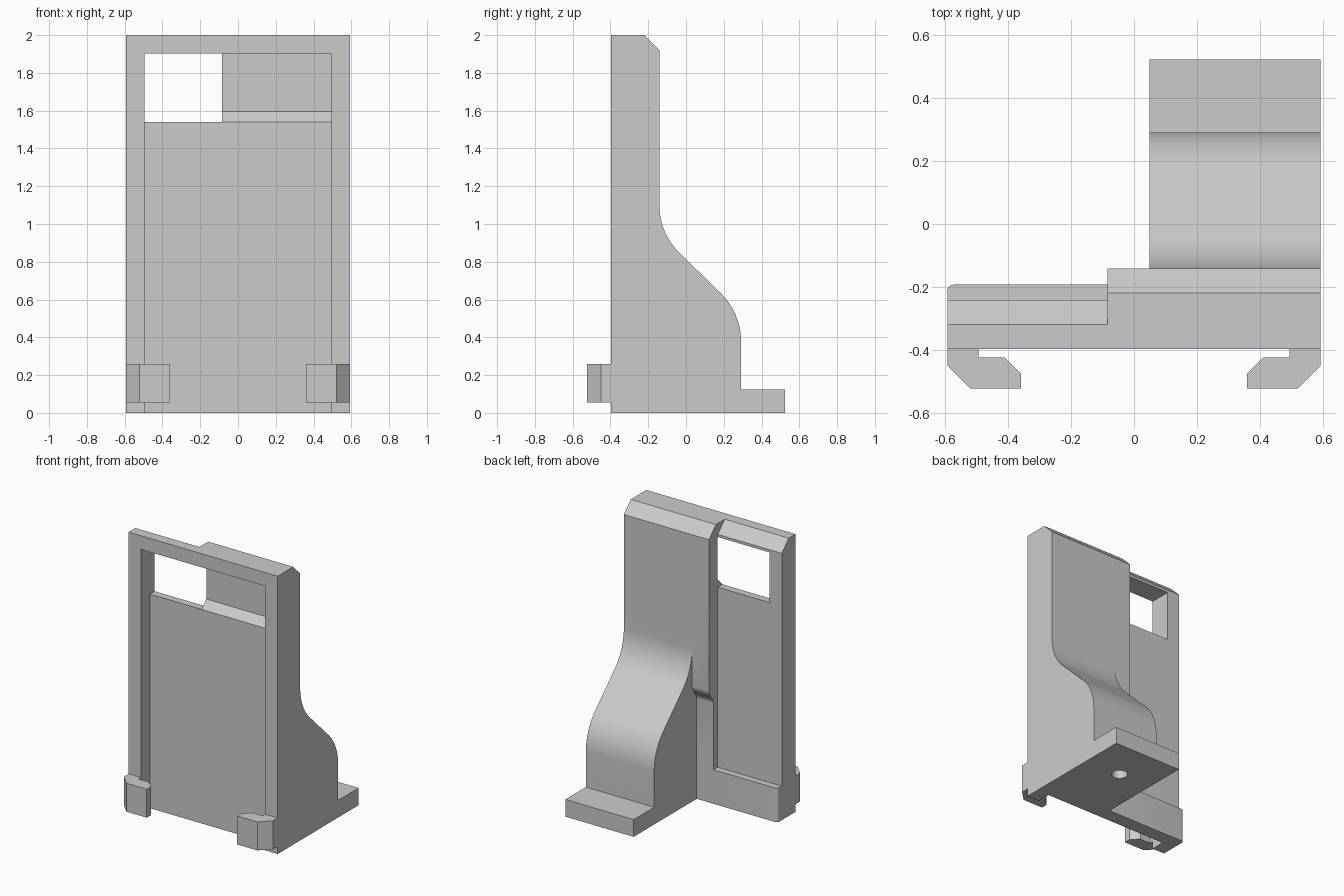
import bpy, bmesh
from math import sin, cos, pi, radians

if "Cube" in bpy.data.objects:
    bpy.data.objects.remove(bpy.data.objects["Cube"])

grey = bpy.data.materials.new("plain grey")
grey.use_nodes = True
COLOUR = (0.6, 0.6, 0.6, 1)
grey.diffuse_color = COLOUR
grey.node_tree.nodes["Principled BSDF"].inputs["Base Color"].default_value = COLOUR

HALF = 0.594        # half width of the frame
INNER = 0.495       # half width of the pocket
TOP = 2.0
FRONT, SLAB, BASE, TOWER, BODY, FOOT = -0.397, -0.241, -0.193, -0.141, 0.291, 0.524
SPLIT, STEP = -0.084, 0.05      # right-hand edges of tower and buttress
PANEL, SILL, HEAD = -0.295, 1.541, 1.902


def prism(name, outline, lo, hi, axis="x", round_edge=None):
    """Extrude a closed outline: (y, z) along x, or (x, y) along z."""
    place = (lambda p: (lo, *p)) if axis == "x" else (lambda p: (*p, lo))
    step = (hi - lo, 0, 0) if axis == "x" else (0, 0, hi - lo)
    bm = bmesh.new()
    face = bm.faces.new([bm.verts.new(place(p)) for p in outline])
    new = bmesh.ops.extrude_face_region(bm, geom=[face])["geom"]
    bmesh.ops.translate(bm, vec=step, verts=[v for v in new if isinstance(v, bmesh.types.BMVert)])
    bmesh.ops.recalc_face_normals(bm, faces=bm.faces)
    if round_edge:
        edges = [e for e in bm.edges if all(
            abs(v.co.x - round_edge[0]) + abs(v.co.y - round_edge[1]) < 1e-4 for v in e.verts)]
        bmesh.ops.bevel(bm, geom=edges, offset=0.02, segments=5, profile=0.5, affect="EDGES")
    mesh = bpy.data.meshes.new(name)
    bm.to_mesh(mesh)
    bm.free()
    mesh.materials.append(grey)
    obj = bpy.data.objects.new(name, mesh)
    bpy.context.collection.objects.link(obj)
    return obj


def combine(target, other, operation):
    mod = target.modifiers.new(other.name, "BOOLEAN")
    mod.operation, mod.solver, mod.object = operation, "EXACT", other
    bpy.context.view_layer.objects.active = target
    bpy.ops.object.modifier_apply(modifier=mod.name)
    bpy.data.objects.remove(other)


def arc(cy, cz, r, start, end, n=12):
    angles = [radians(start + (end - start) * i / n) for i in range(n + 1)]
    return [(cy + r * cos(a), cz + r * sin(a)) for a in angles]


def box(y0, y1, z0, z1):
    return [(y0, z0), (y1, z0), (y1, z1), (y0, z1)]


# Full-width slab with a thicker base and a chamfered top
LEDGE = 0.245
CH = 0.079
stand = prism("stand_body", [(FRONT, 0), (BASE, 0), (BASE, LEDGE), (SLAB, LEDGE),
                             (SLAB, TOP - CH), (SLAB - CH, TOP), (FRONT, TOP)],
              -HALF, HALF, round_edge=(-HALF, BASE))

# Thicker tower, easing back to the base thickness low down
ease = [(BASE + (TOWER - BASE) * (1 - cos(pi * t / 10)) / 2, 0.72 + 0.011 * t) for t in range(11)]
tower = prism("tower", [(FRONT, 0), (BASE, 0)] + ease +
              [(TOWER, TOP - CH), (TOWER - CH, TOP), (FRONT, TOP)], SPLIT, HALF)
combine(stand, tower, "UNION")

# Rear buttress with an S-curved back, and its foot
R = 0.354
buttress = prism("buttress", [(FRONT, 0), (FOOT, 0), (FOOT, 0.124), (BODY, 0.124)] +
                 arc(BODY - R, 0.38, R, 0, 45) + arc(TOWER + R, 1.1, R, 225, 180) +
                 [(TOWER, 1.2), (FRONT, 1.2)], STEP, HALF)
combine(stand, buttress, "UNION")

# Front pocket with a sloped sill, open at the bottom
pocket = prism("pocket_cutter", [(-0.6, -0.1), (PANEL, -0.1), (PANEL, SILL),
                                 (SLAB, SILL + SLAB - PANEL), (SLAB, HEAD), (-0.6, HEAD)],
               -INNER, INNER)
combine(stand, pocket, "DIFFERENCE")

# Window through the thin side of the slab
window = prism("window_cutter", box(-0.6, -0.1, SILL, HEAD), -INNER, SPLIT)
combine(stand, window, "DIFFERENCE")

# Blind screw hole under the foot
hole = prism("hole_cutter", arc(0.31, 0.22, 0.053, 0, 360 - 360 / 32, 31), -0.1, 0.25, axis="z")
combine(stand, hole, "DIFFERENCE")

# Pair of front hooks
hook = [(HALF, FRONT), (HALF, -0.451), (0.521, FOOT * -1), (0.36, FOOT * -1),
        (0.36, -0.476), (0.411, -0.425), (INNER, -0.425), (INNER, FRONT)]
hooks = [prism(name, [(side * x, y) for x, y in hook], 0.055, 0.26, axis="z")
         for name, side in (("left_hook", 1), ("right_hook", -1))]

# Smooth curves, keep corners crisp
bpy.ops.object.select_all(action="DESELECT")
for obj in [stand] + hooks:
    obj.select_set(True)
bpy.context.view_layer.objects.active = stand
bpy.ops.object.shade_smooth_by_angle(angle=radians(25))
